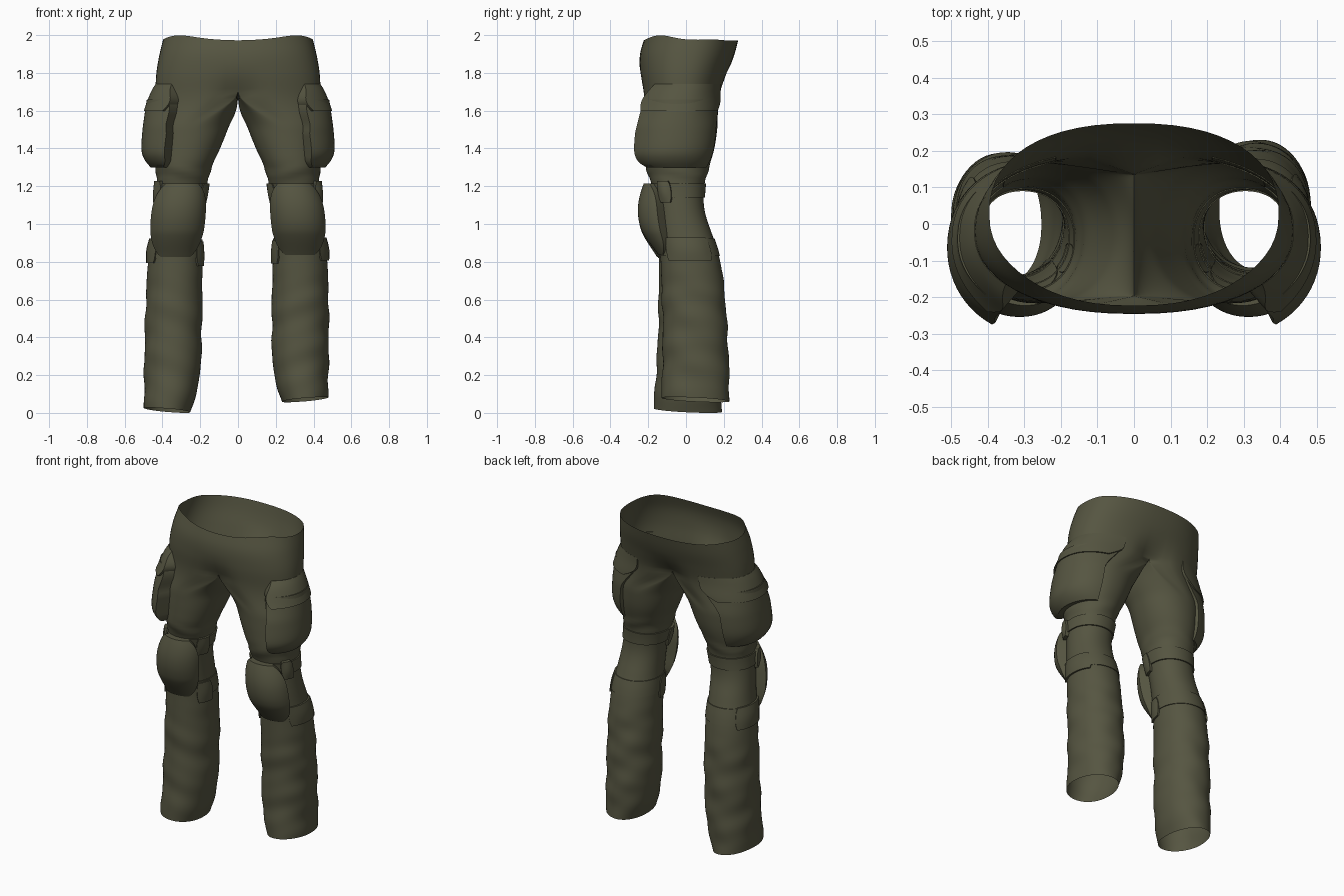
import bpy, bmesh, math
from math import sin, cos, pi, radians, exp

if "Cube" in bpy.data.objects:
    bpy.data.objects.remove(bpy.data.objects["Cube"])

olive = bpy.data.materials.new("olive_cloth")
olive.diffuse_color = (0.092, 0.091, 0.053, 1)
olive.use_nodes = True
olive.node_tree.nodes["Principled BSDF"].inputs["Base Color"].default_value = olive.diffuse_color

CROTCH = 1.70
# hips: z, half width, front y, back y
HIPS = [(1.5, .44, -.22, .175), (1.7, .437, -.235, .195), (1.8, .432, -.245, .222),
        (1.9, .415, -.243, .257), (2.0, .39, -.215, .283)]
# leg: z, inner x, outer x, front y, back y
LEG = [(0, .25, .488, -.15, .205), (.1, .222, .488, -.148, .21), (.2, .195, .488, -.143, .21),
       (.45, .185, .487, -.135, .205), (.7, .185, .48, -.138, .19), (.85, .188, .47, -.14, .165),
       (.95, .192, .455, -.15, .135), (1.08, .185, .44, -.16, .097), (1.2, .165, .43, -.18, .097),
       (1.3, .14, .435, -.212, .122), (1.4, .095, .44, -.217, .15), (1.5, .055, .442, -.217, .165),
       (1.6, .022, .44, -.22, .175), (1.7, 0, .437, -.225, .188)]


def clamp(a):
    return max(0.0, min(1.0, a))


def lerp(a, b, t):
    return a + (b - a) * t


def sample(table, z):
    """Smoothly interpolated row of a section table."""
    z = max(table[0][0], min(table[-1][0], z))
    i = 0
    while i < len(table) - 2 and z > table[i + 1][0]:
        i += 1
    a, b = table[i], table[i + 1]
    p, n = table[max(i - 1, 0)], table[min(i + 2, len(table) - 1)]
    h = b[0] - a[0]
    t = (z - a[0]) / h
    out = []
    for k in range(1, len(a)):
        ma = (b[k] - p[k]) / (b[0] - p[0]) * h
        mb = (n[k] - a[k]) / (n[0] - a[0]) * h
        out.append((2*t**3 - 3*t*t + 1) * a[k] + (t**3 - 2*t*t + t) * ma
                   + (3*t*t - 2*t**3) * b[k] + (t**3 - t*t) * mb)
    return out


def power(v, e):
    return math.copysign(abs(v) ** e, v)


def folds(th, z):
    """Soft cloth folds on the shin and below the thigh pocket."""
    shin = clamp((.78 - z) / .15)
    w = .003 * shin * sin(27 * z + 2 * sin(th + .6) + 1.2 * sin(2 * th))
    w += .0015 * shin * sin(47 * z - 3 * cos(th))
    return w + .004 * exp(-((z - 1.27) / .04) ** 2) * sin(60 * z + 2 * sin(2 * th))


def point(s, th, z, off=0.0):
    """Point on one trouser half; th = -90 front, 0 outside, 90 back, 180 inside (radians)."""
    c, n = cos(th), sin(th)
    # hip section, pinched at the middle seam towards the crotch
    X, yf, yb = sample(HIPS, z)
    hx = X * power(max(c, 0), .86) if c > 1e-6 else 0.0
    deep = lerp(.16, .30, (n + 1) / 2)
    pinch = 1 - deep * clamp((1.86 - z) / .16) ** 2 * exp(-(hx / .09) ** 2)
    mid, r = (yf + yb) / 2, (yb - yf) / 2
    hy = (mid + r * (power(n, .88) if c > 1e-6 else n)) * pinch
    # leg section
    xi, xo, lf, lb = sample(LEG, z)
    d = off + folds(th, z)
    lx = (xi + xo) / 2 + (xo - xi) / 2 * power(c, .94) + d * c
    ly = (lf + lb) / 2 + (lb - lf) / 2 * power(n, .94) + d * n
    t = clamp((CROTCH - z) / .2)
    t = t * t * (3 - 2 * t)
    x = lerp(hx + off * max(c, 0), lx, t)
    y = lerp(hy + off * n, ly, t)
    # the two legs stand slightly apart in stride
    k = clamp((1.0 - z) / .9)
    return (s * (x - s * .01 * k), y + s * .02 * k, z + s * .028 * k)


def add_grid(bm, rows, s):
    vs = [[bm.verts.new(p) for p in row] for row in rows]
    for a, b in zip(vs, vs[1:]):
        for i in range(len(a) - 1):
            q = [a[i], a[i + 1], b[i + 1], b[i]]
            bm.faces.new(q if s > 0 else q[::-1])


def finish(bm, name, angle):
    bmesh.ops.remove_doubles(bm, verts=bm.verts, dist=.0004)
    me = bpy.data.meshes.new(name)
    bm.to_mesh(me)
    bm.free()
    me.materials.append(olive)
    ob = bpy.data.objects.new(name, me)
    bpy.context.collection.objects.link(ob)
    bpy.ops.object.select_all(action='DESELECT')
    ob.select_set(True)
    bpy.context.view_layer.objects.active = ob
    bpy.ops.object.shade_smooth_by_angle(angle=radians(angle))
    return ob


# trousers: two legs and two hip halves meeting on the middle seam
bm = bmesh.new()
for s in (1, -1):
    ring = [radians(-90 + 360 * i / 56) for i in range(57)]
    half = ring[:29]
    rows = []
    for j in range(81):
        f = j / 80
        rows.append([point(s, th, lerp(.042 - .009 * sin(th) + .011 * cos(th), CROTCH, f))
                     for th in ring])
    add_grid(bm, rows, s)
    rows = []
    for j in range(17):
        f = j / 16
        rows.append([point(s, th, lerp(CROTCH, 1.971 + .028 * exp(-((th + .7) / .5) ** 2)
                                       + .006 * exp(-((th - .4) / .3) ** 2), f))
                     for th in half])
    add_grid(bm, rows, s)
finish(bm, "trousers", 70)


def patch(name, s, z0, z1, limits, height, nu=20, nv=12):
    """Raised plate following the cloth, with a rim tucked under the surface."""
    us = [0] + [i / nu for i in range(nu + 1)] + [1]
    vs = [0] + [j / nv for j in range(nv + 1)] + [1]
    rows = []
    for j, v in enumerate(vs):
        z = lerp(z0, z1, v)
        a, b = limits(v, z)
        row = []
        for i, u in enumerate(us):
            rim = i in (0, len(us) - 1) or j in (0, len(vs) - 1)
            row.append(point(s, radians(lerp(a, b, u)), z, -.003 if rim else height(u, v)))
        rows.append(row)
    bm = bmesh.new()
    add_grid(bm, rows, s)
    finish(bm, name, 40)


def pocket_limits(v, z):
    front = lerp(-63, -37, clamp((z - 1.48) / .26) ** 1.2)
    return front + 8 * (1 - clamp(v / .12)) ** 2, 62


def flap_limits(v, z):
    a, b = pocket_limits(1, z)
    corner = (1 - clamp(v / .5)) ** 2
    return a + 7 * corner - 2, b - 9 * corner + 2


def pocket_height(u, v):
    bulge = .02 + .066 * (1 - u) ** 1.6 + .028 * sin(pi * u)
    low = clamp(v / .25)
    fade = lerp(.3, .55, u)
    return bulge * (.35 + .65 * sin(pi / 2 * low) ** .8) * (1 - fade * clamp((v - .3) / .7) ** 1.3)


def flap_height(u, v):
    return (.001 + .04 * (1 - u) ** 3 * (1 - v ** 3)
            + (.024 + .022 * (1 - u) + .016 * sin(pi * u)) * (1 - v) ** .9)


def pad_limits(v, z):
    w = 50 * (1 - .4 * abs(2 * v - 1) ** 4)
    return -90 - w, -90 + w


def pad_height(u, v):
    dome = sin(pi * clamp(v ** 1.1 * .93 + .01)) ** .85
    return .006 + .015 * clamp(v * 3) + .076 * dome * sin(pi * (.1 + .8 * u)) ** .6


for s, side in ((1, "left"), (-1, "right")):
    # cargo pocket and its flap on the outer thigh
    patch(side + "_cargo_pocket", s, 1.30, 1.66, pocket_limits, pocket_height, 24, 20)
    patch(side + "_pocket_flap", s, 1.598, 1.74, flap_limits, flap_height, 24, 8)
    # knee pad
    patch(side + "_knee_pad", s, .83, 1.215, pad_limits, pad_height, 20, 24)
    # straps around the knee
    for label, z0, z1, rise in (("upper", 1.14, 1.215, .008), ("lower", .825, .92, .005)):
        patch(f"{side}_{label}_strap", s, z0, z1, lambda v, z: (-90, 270),
              lambda u, v: rise, 48, 3)
    # tabs joining straps and pad: name, bottom, top, first angle, last angle, thickness
    for label, z0, z1, a, b, grow in (("upper_outer", 1.115, 1.228, -44, -14, .032),
                                      ("upper_inner", 1.10, 1.215, 186, 222, .022),
                                      ("lower_outer", .80, .925, -46, 45, .016),
                                      ("lower_inner", .785, .91, 182, 222, .016)):
        patch(f"{side}_{label}_tab", s, z0, z1,
              lambda v, z: (a + 4 * abs(2 * v - 1) ** 3, b - 4 * abs(2 * v - 1) ** 3),
              lambda u, v: grow * (.65 + .35 * sin(pi * u) * sin(pi * v)), 8, 6)
